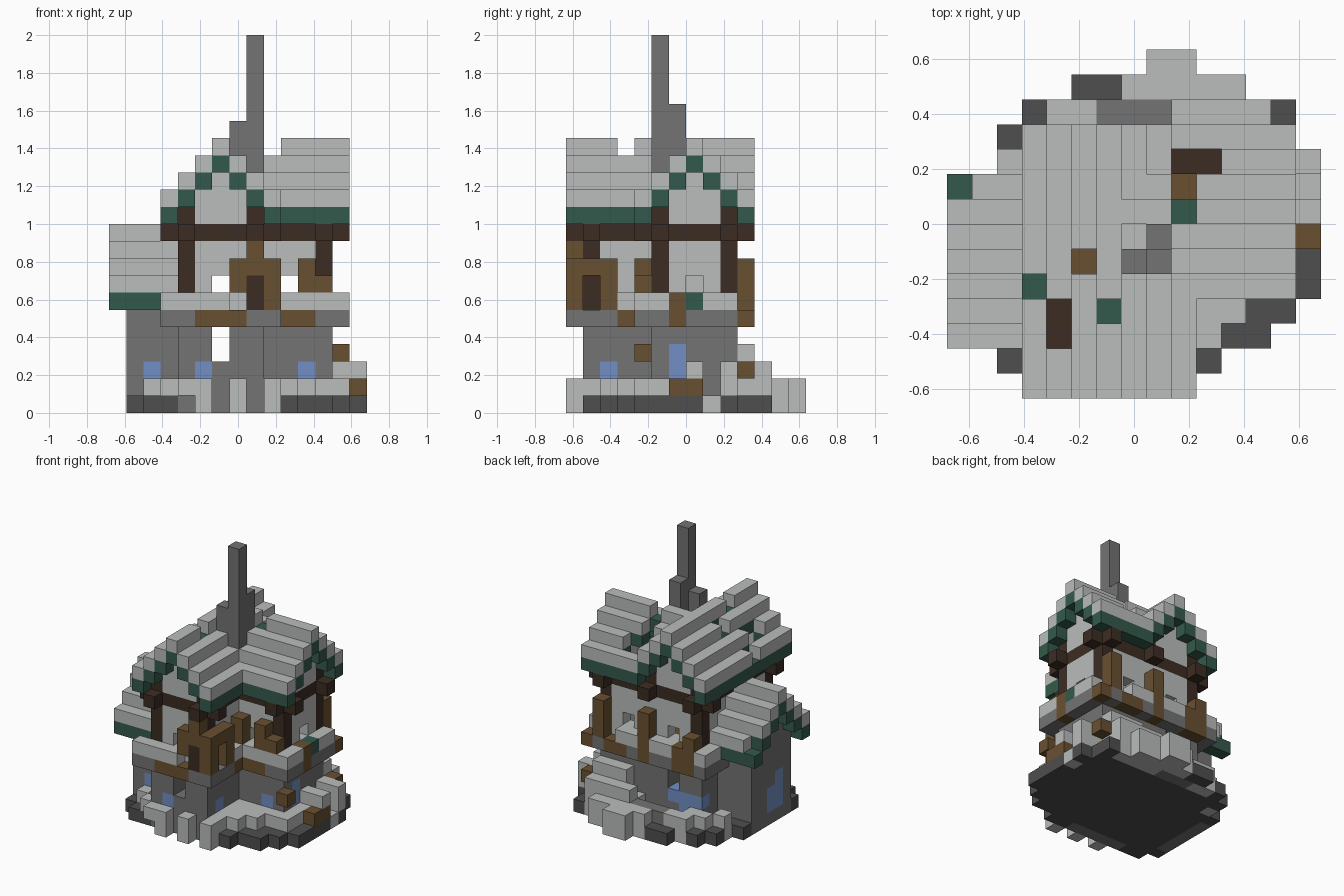
import bpy
import bmesh
from mathutils import Vector

cube = bpy.data.objects.get("Cube")
if cube:
    bpy.data.objects.remove(cube, do_unlink=True)

UNIT = 2 / 22


def linear(value):
    value /= 255
    return value / 12.92 if value < 0.04 else ((value + 0.055) / 1.055) ** 2.4


def material(name, *rgb):
    mat = bpy.data.materials.new(name)
    colour = [linear(c) for c in rgb] + [1]
    mat.diffuse_color = colour
    mat.use_nodes = True
    node = next(n for n in mat.node_tree.nodes if n.type == 'BSDF_PRINCIPLED')
    node.inputs["Base Color"].default_value = colour
    return mat


snow = material("snow", 186, 189, 187)
stone = material("stone", 115, 115, 115)
rock = material("dark rock", 78, 78, 78)
green = material("roof green", 52, 90, 76)
timber = material("dark timber", 60, 44, 35)
wood = material("wood", 105, 80, 48)
glass = material("window blue", 113, 143, 195)

grid = {}


def span(value):
    return range(value[0], value[1] + 1) if isinstance(value, tuple) else (value,)


def box(part, mat, x, y, z):
    """Fill a block of cells; each extent is one cell or an inclusive range."""
    for i in span(x):
        for j in span(y):
            for k in span(z):
                grid[i, j, k] = (part, mat)


def clear(x, y, z):
    for i in span(x):
        for j in span(y):
            for k in span(z):
                grid.pop((i, j, k), None)


def plan(part, level, rows):
    """Lay one ground layer from a plan drawn back to front."""
    key = {"s": snow, "g": stone, "d": rock, "b": wood}
    for j, row in enumerate(reversed(rows.split())):
        for i, mark in enumerate(row):
            if mark in key:
                box(part, key[mark], i, j, level)


# Rocky base with snowy rim, then drifts on top of it
plan("ground_base", 0, """
........ss.....
.....ddsssss...
...dssgggssssd.
..dddddddddddd.
..sdddddddddddd
.ddddddddddddds
.gddddddddddddd
.gddddddddddddd
.gddddddddddddd
.gddddddddddddd
.gdddddddddddd.
.dddddddddddd..
..ddggggg.d....
.....s.s.s.....""")
plan("snow_drifts", 1, """
........ss.....
.......sssss...
....ssgggssss..
...ss....ssss..
..s..........ss
...............
.............bb
.............sb
.............s.
.........sssss.
.........sss...
..s......ss....
...s.....s.....
....ss.s.s.....""")
box("ground_base", rock, 9, 1, 0)
box("snow_drifts", snow, (13, 14), 7, 2)
box("snow_drifts", snow, (13, 14), 9, 2)
box("snow_drifts", snow, (9, 12), 11, 2)
box("snow_drifts", snow, (10, 12), 10, (2, 3))
box("snow_drifts", wood, 13, 10, 2)

# Lower storey: two wings and the side annex
box("lower_walls", stone, (4, 8), (1, 9), (1, 4))
box("lower_walls", stone, (8, 12), (5, 9), (1, 4))
box("annex_walls", stone, (1, 3), (3, 7), (1, 5))
clear(6, (1, 9), (3, 4))

# Blue lower windows
for x, y, z in ((2, 3, 2), (5, 1, 2), (11, 5, 2), (8, 2, 2), (12, 6, (2, 3)),
                (11, 9, 2), ((4, 5), 9, 2), (5, 9, 1), (6, 9, 2),
                (1, 5, (1, 2)), (1, 4, (1, 3))):
    box("lower_windows", glass, x, y, z)
box("lower_walls", wood, 13, 4, 3)

# Overhanging ledge and brown floor inside it
box("floor_ledge", stone, (3, 9), (0, 10), 5)
box("floor_ledge", stone, (9, 13), (4, 10), 5)
box("floor", wood, (5, 7), (2, 8), 5)
box("floor", wood, (7, 11), (6, 8), 5)
for x, y in (((5, 7), 0), ((10, 11), 4), (9, 3), (13, 6), (13, 10),
             ((10, 11), 10), ((4, 5), 10), (8, 10)):
    box("floor_ledge", wood, x, y, 5)

# Upper storey walls, hollow, with a window through the side wing
box("upper_walls", snow, (4, 8), (1, 9), (6, 9))
box("upper_walls", snow, (8, 12), (5, 9), (6, 9))
box("beams", timber, (4, 8), (1, 9), 10)
box("beams", timber, (8, 12), (5, 9), 10)
clear((5, 7), (2, 8), (6, 10))
clear((7, 11), (6, 8), (6, 10))
clear(10, (5, 9), 7)
clear(6, 1, 7)
clear(12, 7, 7)
clear(6, 9, 7)

# Corner posts and projecting beam ends
corners = ((4, 1), (8, 1), (8, 5), (12, 5), (12, 9), (4, 9))
for x, y in corners:
    box("corner_posts", timber, x, y, (6, 11))
for x in (4, 8):
    box("beams", timber, x, 0, 10)
    box("beams", timber, x, 10, 10)
for y in (5, 9):
    box("beams", timber, 13, y, 10)
for x, y in ((3, 1), (3, 9), (9, 1), (12, 4), (12, 10)):
    box("beams", timber, x, y, 10)

# Snow on the ledge
for x, y in (((3, 6), 0), ((10, 13), 4), (9, 3), (13, 5), (13, (8, 9)),
             (3, 10), ((6, 7), 10), ((9, 10), 10), (3, 9)):
    box("ledge_snow", snow, x, y, 6)
box("ledge_snow", green, 13, 7, 6)
box("ledge_snow", wood, 13, 6, 6)

# Wooden shutters and railings
for x, y, z in ((7, 0, (7, 8)), (8, 0, (8, 9)), (9, 0, (6, 8)), (9, 1, 8),
                (9, 2, (6, 8)), (9, 4, (6, 8)), (11, 4, (7, 8)), (12, 4, 7),
                (8, 10, (6, 8)), (5, 10, 6), (4, 10, (6, 7)), (12, 10, (6, 8))):
    box("shutters", wood, x, y, z)
box("shutters", timber, 8, 0, (6, 7))


# Stepped roofs: green course with a snow course above
def slope(ridge, offset):
    return ridge - abs(offset) if abs(offset) <= 3 else 0


for i in range(3, 14):
    for j in range(11):
        top = max(slope(14, i - 6), slope(14, j - 7) if i > 5 else 0)
        if top:
            box("main_roof", green, i, j, top)
            box("main_roof_snow", snow, i, j, top + 1)
for j in range(2, 9):
    top = slope(9, j - 5)
    box("annex_roof", green, (0, 3), j, top)
    box("annex_roof_snow", snow, (0, 3), j, top + 1)
    if 2 < j < 8 and top > 6:
        box("annex_walls", stone, (1, 3), j, (6, top - 1))

# Gable walls between the posts
for d in range(-2, 3):
    peak = 13 - abs(d)
    mat = timber if abs(d) == 2 else snow
    for y in (1, 9):
        box("gable_walls", mat, 6 + d, y, (11, peak))
    box("gable_walls", mat, 12, 7 + d, (11, peak))

# Weathered gaps in the snow and the roof
for x, y, z in ((6, 3, 15), (3, 4, 12), (9, 7, 15), (0, 8, 7)):
    clear(x, y, z)
for x, y in ((4, (2, 3)), (5, 5), (9, 8), ((9, 10), 9)):
    clear(x, y, (11, 15))
box("beams", timber, 4, (2, 3), 10)

# Chimney
box("chimney", stone, 8, 5, (11, 21))
box("chimney", stone, 8, 6, (11, 17))
box("chimney", stone, 7, 5, (11, 16))


# Turn each part into a mesh of its exposed faces
def build(part):
    bm = bmesh.new()
    verts, slots = {}, []

    def vert(p):
        if p not in verts:
            verts[p] = bm.verts.new(((p[0] - 7.5) * UNIT, (p[1] - 7) * UNIT, p[2] * UNIT))
        return verts[p]

    for cell, (owner, mat) in grid.items():
        if owner != part:
            continue
        if mat not in slots:
            slots.append(mat)
        for axis in range(3):
            u, v = (axis + 1) % 3, (axis + 2) % 3
            for side in (0, 1):
                near = list(cell)
                near[axis] += 2 * side - 1
                if tuple(near) in grid:
                    continue
                ring = []
                for a, b in ((0, 0), (1, 0), (1, 1), (0, 1)):
                    p = list(cell)
                    p[axis] += side
                    p[u] += a
                    p[v] += b
                    ring.append(vert(tuple(p)))
                face = bm.faces.new(ring if side else ring[::-1])
                face.material_index = slots.index(mat)
    mesh = bpy.data.meshes.new(part)
    bm.to_mesh(mesh)
    bm.free()
    for mat in slots:
        mesh.materials.append(mat)
    bpy.context.scene.collection.objects.link(bpy.data.objects.new(part, mesh))


for part in sorted({owner for owner, _ in grid.values()}):
    build(part)
